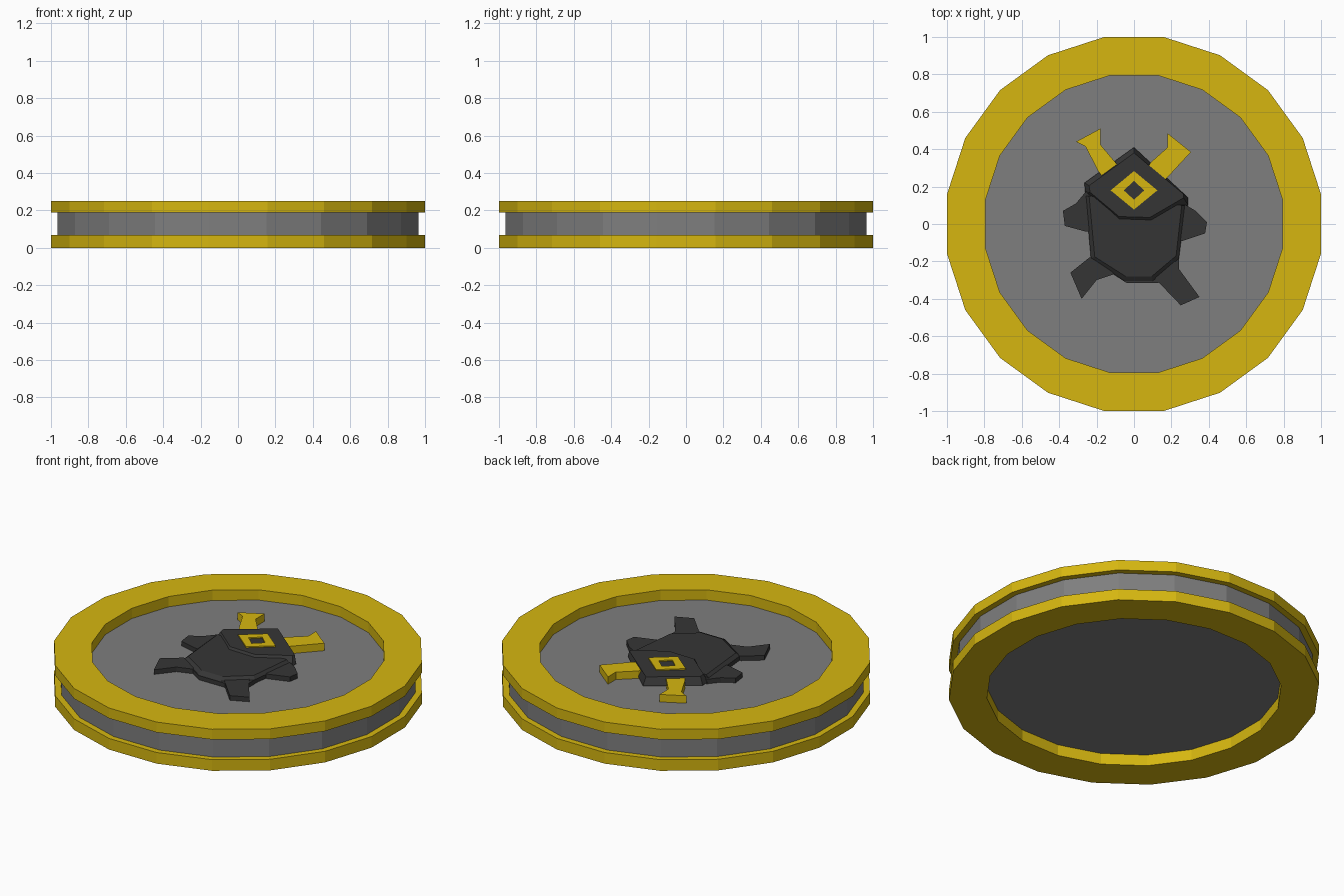
import bpy, bmesh, math

cube = bpy.data.objects.get("Cube")
if cube:
    bpy.data.objects.remove(cube, do_unlink=True)


def material(name, rgb):
    m = bpy.data.materials.new(name)
    m.use_nodes = True
    m.diffuse_color = (*rgb, 1)
    m.node_tree.nodes["Principled BSDF"].inputs["Base Color"].default_value = (*rgb, 1)
    return m


GOLD = material("gold_yellow", (0.67, 0.47, 0.005))
GREY = material("mid_grey", (0.21, 0.21, 0.21))
DARK = material("charcoal", (0.036, 0.036, 0.036))


def finish(name, bm, mat):
    bmesh.ops.recalc_face_normals(bm, faces=bm.faces)
    mesh = bpy.data.meshes.new(name)
    bm.to_mesh(mesh)
    bm.free()
    mesh.materials.append(mat)
    obj = bpy.data.objects.new(name, mesh)
    bpy.context.collection.objects.link(obj)
    return obj


def slab(name, outline, z0, z1, mat, top=None):
    """Solid between a lower outline and an optional smaller upper outline."""
    bm = bmesh.new()
    low = [bm.verts.new((x, y, z0)) for x, y in outline]
    high = [bm.verts.new((x, y, z1)) for x, y in (top or outline)]
    bm.faces.new(low)
    bm.faces.new(high)
    for i in range(len(low)):
        j = (i + 1) % len(low)
        bm.faces.new((low[i], low[j], high[j], high[i]))
    return finish(name, bm, mat)


def ring(name, outer, inner, z0, z1, mat):
    """Flat-sided band between two matching outlines."""
    bm = bmesh.new()
    loops = [[bm.verts.new((x, y, z)) for x, y in pts]
             for pts, z in ((outer, z0), (outer, z1), (inner, z1), (inner, z0))]
    n = len(outer)
    for k in range(4):
        a, b = loops[k], loops[(k + 1) % 4]
        for i in range(n):
            j = (i + 1) % n
            bm.faces.new((a[i], a[j], b[j], b[i]))
    return finish(name, bm, mat)


def circle(apothem, sides=20):
    r = apothem / math.cos(math.pi / sides)
    return [(r * math.cos((i + 0.5) * math.tau / sides),
             r * math.sin((i + 0.5) * math.tau / sides)) for i in range(sides)]


def diamond(w, h, y=0.18):
    return [(w, y), (0, y + h), (-w, y), (0, y - h)]


# Coin: grey core held between two raised rims
LOW, FLOOR, TOP = 0.067, 0.188, 0.25
slab("core_disc", circle(0.965), LOW, FLOOR, GREY)
ring("lower_rim", circle(1), circle(0.795), 0, LOW, GOLD)
ring("upper_rim", circle(1), circle(0.795), FLOOR, TOP, GOLD)

# Beetle legs
legs = {
    "right_middle_leg": [(-.2, .19), (-.26, .17), (-.31, .11), (-.38, .07),
                         (-.37, -.01), (-.26, -.04), (-.2, -.04)],
    "left_middle_leg": [(.2, .1), (.28, .1), (.33, .07), (.39, .01),
                        (.38, -.05), (.26, -.09), (.2, -.09)],
    "right_back_leg": [(-.15, -.15), (-.24, -.18), (-.34, -.26), (-.28, -.4),
                       (-.2, -.3), (-.11, -.27)],
    "left_back_leg": [(.2, -.17), (.24, -.24), (.35, -.39), (.25, -.435),
                      (.13, -.31), (.08, -.25)],
}
for name, pts in legs.items():
    slab(name, pts, 0.19, 0.218, DARK)

# Body base and bevelled wing shell
slab("body_base", [(-.26, .15), (-.23, -.19), (-.11, -.27), (-.04, -.315),
                   (.13, -.315), (.24, -.24), (.24, -.15), (.28, .1)], 0.19, 0.215, DARK)
slab("wing_shell", [(-.26, .15), (-.23, -.185), (-.05, -.305), (.1, -.305), (.24, -.185), (.275, .1)],
     0.215, 0.232, DARK,
     [(-.24, .15), (-.21, -.175), (-.045, -.28), (.095, -.28), (.225, -.17), (.255, .1)])

# Head plate with sloping edges
slab("head_plate", [(0, .41), (-.265, .22), (-.26, .16), (-.075, -.01), (.11, -.02), (.29, .1), (.29, .14)],
     0.2, 0.243, DARK,
     [(0, .38), (-.24, .205), (-.235, .17), (-.08, .04), (.085, .035), (.265, .14), (.265, .16)])

# Horns
slab("right_horn", [(-.18, .51), (-.18, .425), (-.1, .33), (-.06, .28), (-.14, .22),
                    (-.19, .28), (-.26, .415), (-.31, .44)], 0.19, 0.235, GOLD)
slab("left_horn", [(.18, .485), (.18, .41), (.09, .33), (.06, .28), (.13, .2),
                   (.18, .25), (.24, .315), (.305, .385)], 0.19, 0.235, GOLD)

# Diamond badge on the head
ring("head_badge", diamond(.125, .103), diamond(.055, .05), 0.243, 0.25, GOLD)
